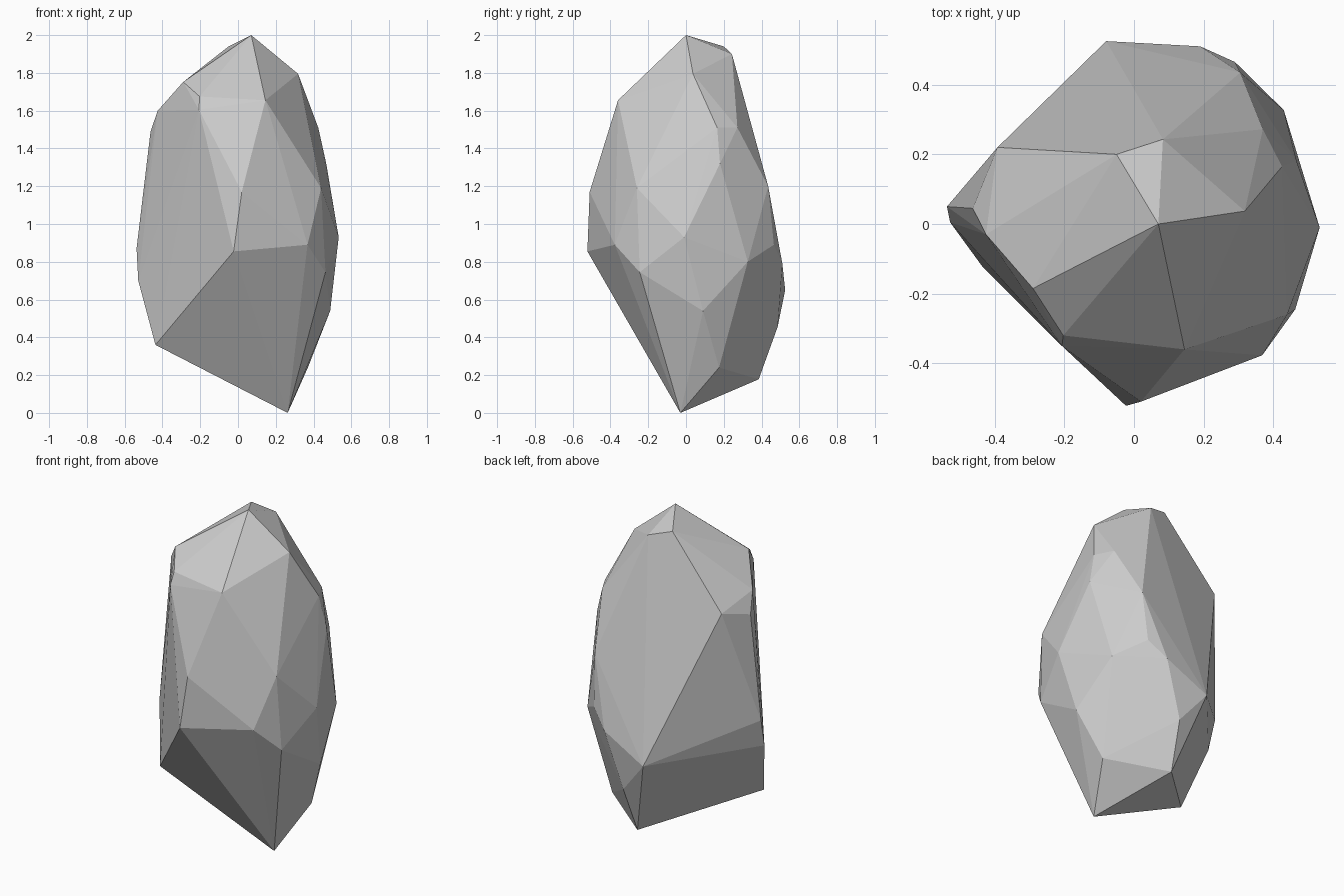
import bpy, bmesh

# Corner points of the faceted stone, grouped by height band
crown = [(0.07, 0, 2), (-0.05, 0.2, 1.94), (0.083, 0.243, 1.9), (0.318, 0.037, 1.795),
         (-0.29, -0.185, 1.752), (-0.203, -0.32, 1.675), (0.145, -0.36, 1.655)]
shoulder = [(-0.207, -0.35, 1.605), (-0.425, -0.03, 1.6), (-0.392, 0.22, 1.54),
            (0.425, 0.165, 1.51), (0.37, 0.272, 1.51), (-0.463, 0.045, 1.49)]
girdle = [(0.467, 0.18, 1.32), (0.305, 0.435, 1.2), (0.44, -0.26, 1.19), (0.02, -0.51, 1.17),
          (0.533, -0.01, 0.93), (0.29, 0.465, 0.89), (0.368, -0.377, 0.89),
          (-0.537, 0.05, 0.87), (-0.023, -0.522, 0.855)]
base = [(0.43, 0.327, 0.8), (0.19, 0.51, 0.79), (0.463, -0.245, 0.745), (-0.528, 0.005, 0.7),
        (-0.08, 0.525, 0.65), (0.488, 0.09, 0.54), (0.08, 0.485, 0.455),
        (-0.437, -0.12, 0.36), (0.37, 0.175, 0.24), (0.055, 0.385, 0.178), (0.263, -0.03, 0)]

# Stone: convex skin stretched over the corners, flat shaded
bm = bmesh.new()
for p in crown + shoulder + girdle + base:
    bm.verts.new(p)
bmesh.ops.convex_hull(bm, input=bm.verts)
loose = [v for v in bm.verts if not v.link_faces]
bmesh.ops.delete(bm, geom=loose, context='VERTS')
bmesh.ops.recalc_face_normals(bm, faces=bm.faces)

mesh = bpy.data.meshes.new("stone")
bm.to_mesh(mesh)
bm.free()
stone = bpy.data.objects.new("stone", mesh)
bpy.context.collection.objects.link(stone)
